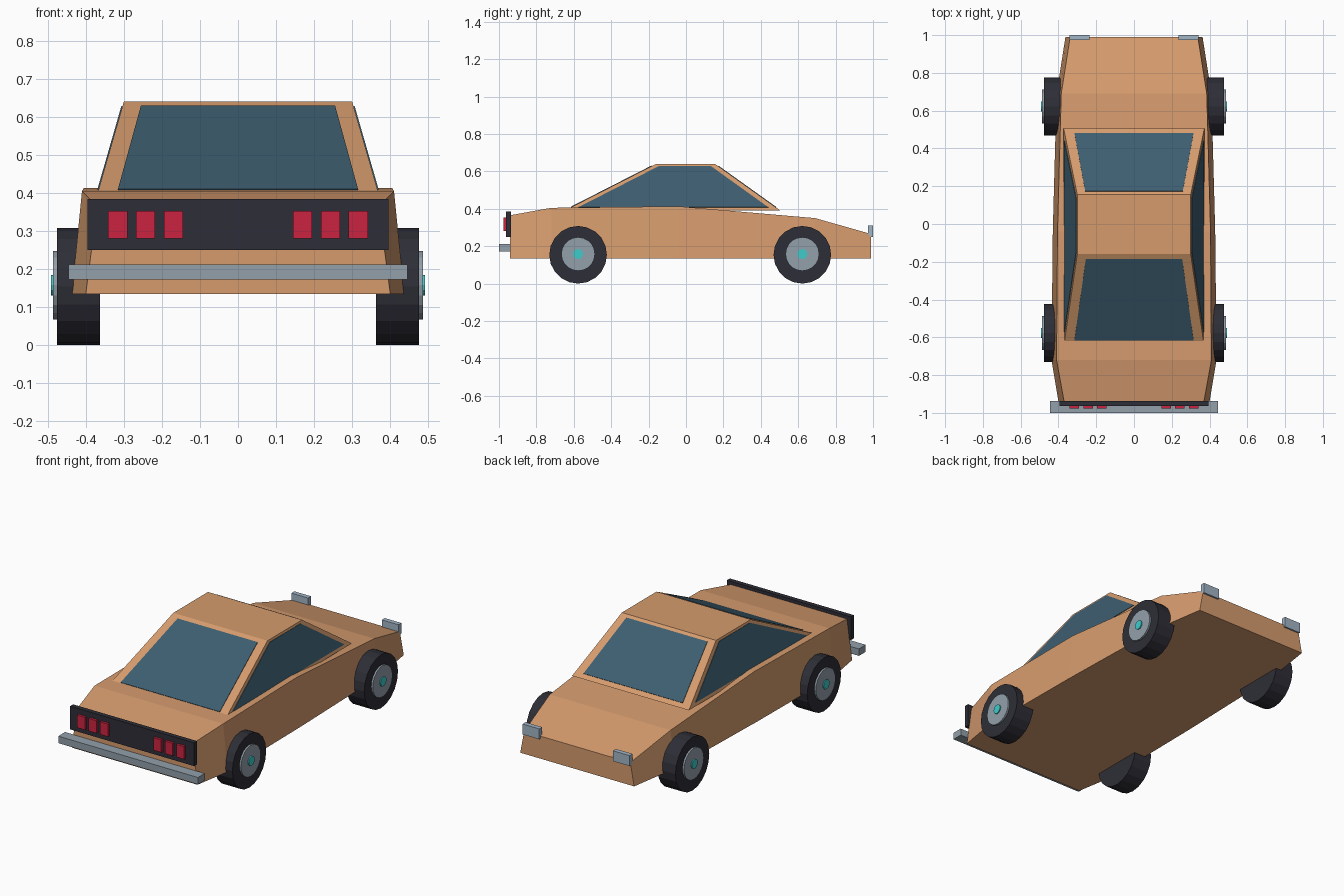
import bpy, bmesh, math
from mathutils import Vector, Matrix

cube = bpy.data.objects.get("Cube")
if cube:
    bpy.data.objects.remove(cube, do_unlink=True)


def material(name, *rgb):
    m = bpy.data.materials.new(name)
    m.use_nodes = True
    m.diffuse_color = (*rgb, 1)
    m.node_tree.nodes["Principled BSDF"].inputs["Base Color"].default_value = (*rgb, 1)
    return m


PAINT = material("tan paint", 0.67, 0.33, 0.155)
GLASS = material("blue glass", 0.047, 0.112, 0.163)
RUBBER = material("black rubber", 0.027, 0.027, 0.038)
STEEL = material("grey steel", 0.29, 0.35, 0.40)
LAMP = material("pale lamp", 0.36, 0.46, 0.56)
RED = material("red lamp", 0.60, 0.017, 0.053)
CYAN = material("cyan cap", 0.05, 0.60, 0.60)


def finish(bm, name, mat):
    bmesh.ops.recalc_face_normals(bm, faces=bm.faces)
    mesh = bpy.data.meshes.new(name)
    bm.to_mesh(mesh)
    bm.free()
    mesh.materials.append(mat)
    ob = bpy.data.objects.new(name, mesh)
    bpy.context.collection.objects.link(ob)
    return ob


def loft(name, rings, mat):
    """Solid through a row of four-cornered rings."""
    bm = bmesh.new()
    rows = [[bm.verts.new(p) for p in ring] for ring in rings]
    for a, b in zip(rows, rows[1:]):
        for i in range(4):
            j = (i + 1) % 4
            bm.faces.new((a[i], a[j], b[j], b[i]))
    bm.faces.new(rows[0])
    bm.faces.new(rows[-1])
    return finish(bm, name, mat)


def box(name, x, y, z, mat):
    return loft(name, [[(x[0], v, z[0]), (x[1], v, z[0]), (x[1], v, z[1]), (x[0], v, z[1])]
                       for v in y], mat)


def disc(name, x, y, z, radius, depth, mat, sides=20):
    bm = bmesh.new()
    bmesh.ops.create_cone(bm, cap_ends=True, segments=sides, radius1=radius, radius2=radius,
                          depth=depth,
                          matrix=Matrix.Translation((x, y, z)) @ Matrix.Rotation(math.pi / 2, 4, 'Y'))
    return finish(bm, name, mat)


# Body: y, top height, top half width, bottom half width
FLOOR = 0.135
stations = [(-0.94, 0.365, 0.37, 0.40), (-0.72, 0.405, 0.41, 0.437),
            (-0.04, 0.413, 0.405, 0.43), (0.69, 0.35, 0.385, 0.41),
            (0.99, 0.265, 0.338, 0.363)]
loft("body", [[(-b, y, FLOOR), (b, y, FLOOR), (t, y, z), (-t, y, z)]
              for y, z, t, b in stations], PAINT)

# Cabin
low = [Vector(p) for p in ((-0.372, -0.65, 0.39), (0.372, -0.65, 0.39),
                           (0.372, 0.505, 0.39), (-0.372, 0.505, 0.39))]
high = [Vector(p) for p in ((-0.3, -0.16, 0.64), (0.3, -0.16, 0.64),
                            (0.3, 0.155, 0.64), (-0.3, 0.155, 0.64))]
loft("cabin", [low, high], PAINT)

# Windows: thin plates on the four cabin sides, with bottom and top side margins
windows = [("windscreen", 0.07, 0.08), ("left_window", 0.037, 0.11),
           ("rear_window", 0.07, 0.075), ("right_window", 0.037, 0.11)]
for i, (name, m_low, m_high) in enumerate(windows):
    j = (i + 1) % 4
    a, b, c, d = low[i], low[j], high[j], high[i]
    normal = (b - a).cross(d - a).normalized()

    def on_side(u, v):
        return a.lerp(d, v).lerp(b.lerp(c, v), u)

    quad = [on_side(m_low, 0.07), on_side(1 - m_low, 0.07),
            on_side(1 - m_high, 0.95), on_side(m_high, 0.95)]
    loft(name, [[p - normal * 0.002 for p in quad], [p + normal * 0.003 for p in quad]], GLASS)

# Nose panel, bumper and red lamps
box("front_panel", (-0.395, 0.395), (-0.963, -0.936), (0.25, 0.384), RUBBER)
box("front_bumper", (-0.445, 0.445), (-1, -0.938), (0.172, 0.212), STEEL)
for side, s in (("left", 1), ("right", -1)):
    for k in range(3):
        x = s * (0.17 + 0.073 * k)
        box(f"{side}_red_lamp_{k + 1}", (x - 0.025, x + 0.025), (-0.977, -0.96),
            (0.28, 0.353), RED)
    x = s * 0.288
    box(f"{side}_rear_lamp", (x - 0.053, x + 0.053), (0.973, 1), (0.25, 0.31), LAMP)

    # Wheels
    for end, y in (("front", -0.577), ("rear", 0.622)):
        disc(f"{end}_{side}_tyre", s * 0.419, y, 0.154, 0.154, 0.114, RUBBER)
        disc(f"{end}_{side}_rim", s * 0.475, y, 0.158, 0.09, 0.022, STEEL)
        disc(f"{end}_{side}_hub_cap", s * 0.48, y, 0.158, 0.027, 0.024, CYAN, 12)
